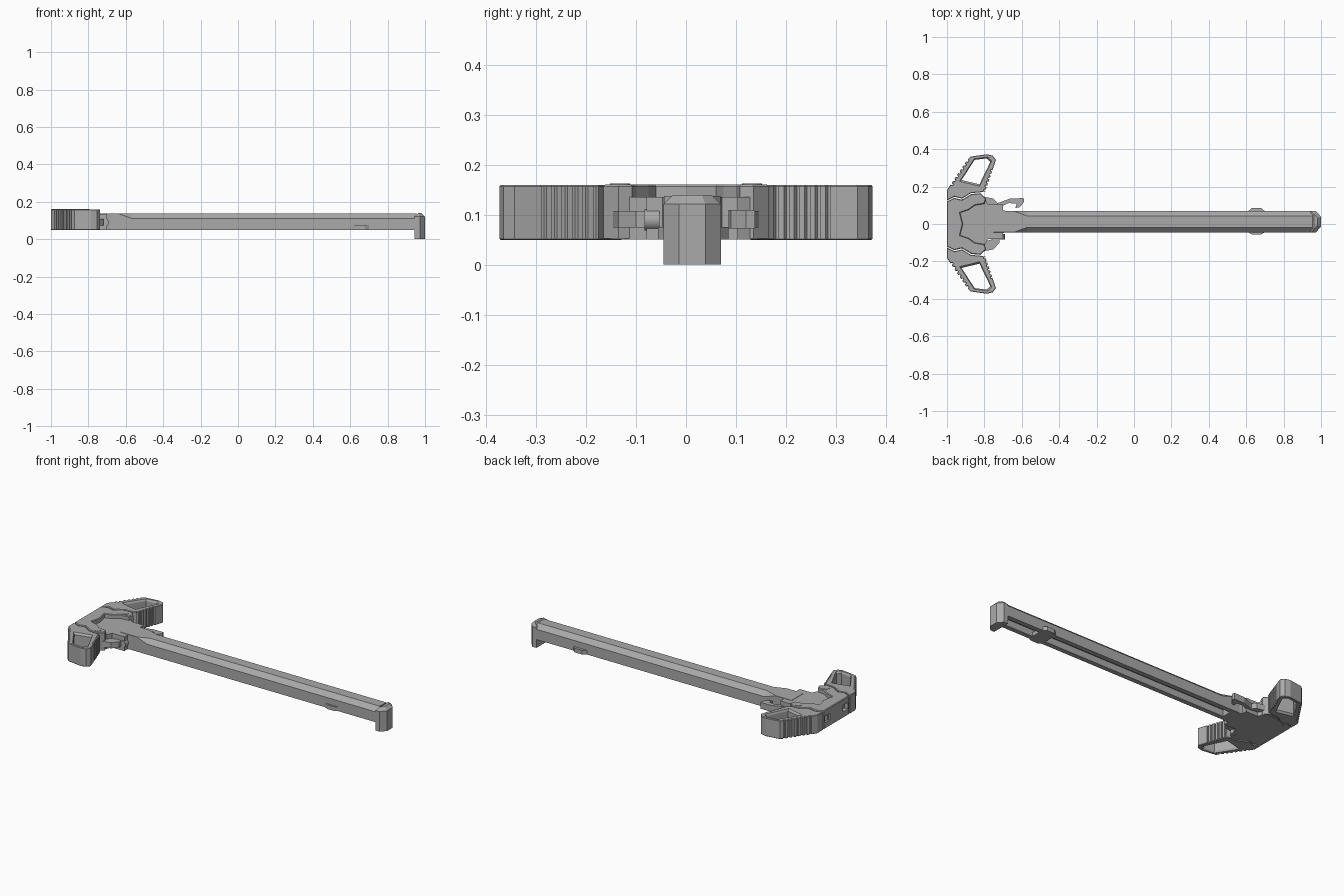
import bpy, bmesh, math
from mathutils import Vector

if "Cube" in bpy.data.objects:
    bpy.data.objects.remove(bpy.data.objects["Cube"])

grey = bpy.data.materials.new("anodised_grey")
grey.diffuse_color = (0.40, 0.40, 0.40, 1)
grey.use_nodes = True
grey.node_tree.nodes["Principled BSDF"].inputs["Base Color"].default_value = grey.diffuse_color


def finish(name, bm):
    bmesh.ops.recalc_face_normals(bm, faces=bm.faces[:])
    me = bpy.data.meshes.new(name)
    bm.to_mesh(me)
    bm.free()
    me.materials.append(grey)
    ob = bpy.data.objects.new(name, me)
    bpy.context.collection.objects.link(ob)
    return ob


def loft(name, rings):
    """Skin a list of equal-length closed rings and cap both ends."""
    bm = bmesh.new()
    vs = [[bm.verts.new(p) for p in r] for r in rings]
    n = len(vs[0])
    for a, b in zip(vs, vs[1:]):
        for i in range(n):
            j = (i + 1) % n
            bm.faces.new((a[i], a[j], b[j], b[i]))
    bm.faces.new(vs[0])
    bm.faces.new(vs[-1])
    return finish(name, bm)


def prism(name, pts, z0, z1, top=0, bottom=0):
    """Extruded plan outline with optional chamfered rims."""
    ob = loft(name, [[(x, y, z) for x, y in pts] for z in (z0, z1)])
    bm = bmesh.new()
    bm.from_mesh(ob.data)
    for z, width in ((z0, bottom), (z1, top)):
        if width:
            rim = [e for e in bm.edges if all(abs(v.co.z - z) < 1e-5 for v in e.verts)]
            bmesh.ops.bevel(bm, geom=rim, offset=width, segments=1, affect='EDGES', clamp_overlap=True)
    bm.to_mesh(ob.data)
    bm.free()
    return ob


def cylinder(name, r, depth, loc, axis='Z', sides=16):
    rot = (math.pi / 2, 0, 0) if axis == 'Y' else (0, 0, 0)
    bpy.ops.mesh.primitive_cylinder_add(vertices=sides, radius=r, depth=depth, location=loc, rotation=rot)
    ob = bpy.context.object
    ob.name = name
    ob.data.materials.append(grey)
    bpy.ops.object.shade_smooth_by_angle(angle=math.radians(35))
    return ob


def grooves(p, q, n, depth):
    """Points along p-q with n notches cut to the right of the direction."""
    p, q = Vector(p), Vector(q)
    d = (q - p) / n
    inward = Vector((d.y, -d.x)).normalized() * depth
    out = []
    for i in range(n):
        a = p + d * i
        out += [a, a + d * 0.5, a + d * 0.62 + inward, a + d * 0.88 + inward]
    return [tuple(v) for v in out + [q]]


def cut(ob, cutter):
    cutter.hide_render = True
    cutter.hide_viewport = True
    m = ob.modifiers.new("cut", 'BOOLEAN')
    m.operation = 'DIFFERENCE'
    m.solver = 'EXACT'
    m.object = cutter


# Long shaft: channel underneath, chamfers that fade out at the neck
C = 0.0125


def section(x, run, drop):
    half = 0.057
    pts = [(-half, .05), (-half, .138 - drop), (-half + run, .138), (half - run, .138),
           (half, .138 - drop), (half, .05), (.028, .05), (.028, .09), (-.028, .09), (-.028, .05)]
    return [(x, C + y, z) for y, z in pts]


loft("shaft", [section(-.75, .001, .001), section(-.64, .001, .001),
               section(-.57, .027, .026), section(.955, .027, .026)])

# Hooked front end
prism("front_hook", [(.945, -.045), (.972, -.045), (1, -.014), (1, .039), (.972, .07), (.945, .07)],
      0, .14, top=.02)

# Guide tabs on both sides of the shaft
prism("guide_tabs", [(.61, -.044), (.63, -.056), (.68, -.056), (.70, -.044),
                     (.70, .069), (.68, .085), (.63, .085), (.61, .069)], .05, .075)

# Head plate
half = [(-.99, .06), (-.96, .10), (-.92, .12), (-.85, .14), (-.80, .13),
        (-.78, .092), (-.70, .092), (-.70, .06), (-.64, .05)]
prism("head_plate", [(x, C + y) for x, y in half] + [(x, C - y) for x, y in reversed(half)],
      .05, .136)

# Raised rear rim wrapping the head, with pivot lobes
outer = [(-1, .12), (-.96, .14), (-.92, .13), (-.87, .16), (-.82, .165), (-.79, .135)]
inner = [(-.80, .108), (-.85, .10), (-.885, .075), (-.93, .06), (-.915, 0)]
top_half = outer + inner
rim = prism("rear_rim", top_half + [(x, -y) for x, y in reversed(top_half[:-1])], .052, .161, top=.004)

# Rear slots in the rim
for s in (1, -1):
    y = s * .085
    cut(rim, prism("slot_cutter", [(-1.02, y - .025), (-.975, y - .025), (-.975, y + .025), (-1.02, y + .025)],
                   .085, .125))

# Ribbed levers with a tapered window
lever_outline = ([(-1, .126), (-1, .18)] + grooves((-.988, .20), (-.89, .345), 7, .009)
                 + [(-.875, .36), (-.785, .373), (-.755, .365), (-.738, .343)]
                 + grooves((-.752, .30), (-.795, .175), 6, .008)
                 + [(-.818, .17), (-.872, .165), (-.92, .136), (-.96, .146)])
window = [(-.922, .235), (-.852, .343), (-.787, .351), (-.768, .332), (-.826, .212)]
cx = sum(p[0] for p in window) / 5
cy = sum(p[1] for p in window) / 5
for s, side in ((1, "back"), (-1, "front")):
    lever = prism(side + "_lever", [(x, s * y) for x, y in lever_outline], .049, .160, top=.008, bottom=.008)
    rings = [[(cx + (x - cx) * k, s * (cy + (y - cy) * k), z) for x, y in window]
             for z, k in ((.03, 1.12), (.049, 1.12), (.060, 1), (.149, 1), (.160, 1.12), (.18, 1.12))]
    cut(lever, loft("window_cutter", rings))
    # Pivot pin and the lever's inner tab
    cylinder(side + "_pivot_pin", .020, .113, (-.84, s * .132, .1065))
    prism(side + "_lever_tab", [(-.82, s * .10), (-.82, s * .15), (-.75, s * .135), (-.72, s * .10), (-.72, s * .07)],
          .074, .108)

# Rounded stop at the neck
cylinder("neck_stop", .022, .03, (-.712, -.068, .09), 'Y')

# Latch arm with hooked tip
prism("latch_arm", [(-.77, .10), (-.72, .115), (-.66, .137), (-.59, .138), (-.587, .12), (-.61, .09),
                    (-.635, .085), (-.628, .108), (-.67, .112), (-.70, .098), (-.77, .08)], .072, .110)
